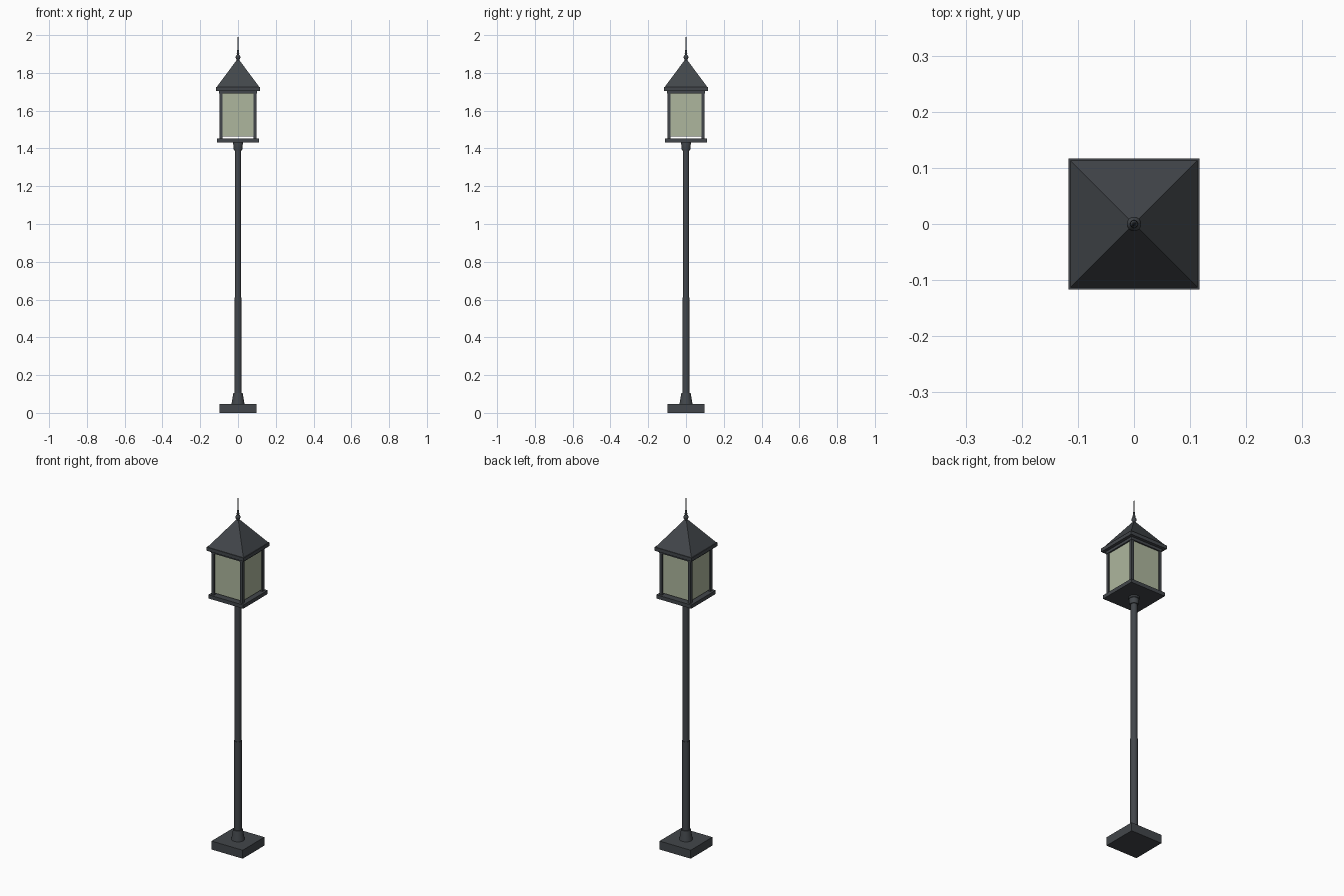
import bpy, bmesh, math

if "Cube" in bpy.data.objects:
    bpy.data.objects.remove(bpy.data.objects["Cube"])

def material(name, color):
    m = bpy.data.materials.new(name)
    m.diffuse_color = color
    m.use_nodes = True
    m.node_tree.nodes["Principled BSDF"].inputs["Base Color"].default_value = m.diffuse_color
    return m

metal = material("dark grey metal", (0.055, 0.062, 0.07, 1))
glass = material("pale green glass", (0.42, 0.47, 0.34, 0.8))

def finish(name, bm, mat, smooth=False):
    bmesh.ops.recalc_face_normals(bm, faces=bm.faces[:])
    me = bpy.data.meshes.new(name)
    bm.to_mesh(me)
    bm.free()
    me.materials.append(mat)
    ob = bpy.data.objects.new(name, me)
    bpy.context.collection.objects.link(ob)
    if smooth:
        bpy.ops.object.select_all(action='DESELECT')
        bpy.context.view_layer.objects.active = ob
        ob.select_set(True)
        bpy.ops.object.shade_smooth_by_angle(angle=math.radians(40))
    return ob

def box(name, x, y, z0, z1, hx, hy, mat=metal):
    bm = bmesh.new()
    bmesh.ops.create_cube(bm, size=1)
    for v in bm.verts:
        v.co = (x + v.co.x * 2 * hx, y + v.co.y * 2 * hy, z0 + (v.co.z + 0.5) * (z1 - z0))
    return finish(name, bm, mat)

def lathe(name, profile, n=16):
    # profile of (radius, height), capped at both ends
    bm = bmesh.new()
    rings = [[bm.verts.new((r * math.cos(2 * math.pi * (i + 0.5) / n),
                            r * math.sin(2 * math.pi * (i + 0.5) / n), z))
              for i in range(n)] for r, z in profile]
    for a, b in zip(rings, rings[1:]):
        for i in range(n):
            j = (i + 1) % n
            bm.faces.new((a[i], a[j], b[j], b[i]))
    bm.faces.new(rings[0])
    bm.faces.new(rings[-1])
    return finish(name, bm, metal, True)

# foot and pole
box("foot_block", 0, 0, 0, 0.048, 0.098, 0.098)
lathe("foot_collar", [(0.035, 0.048), (0.025, 0.105)])
lathe("lower_pole", [(0.02, 0.10), (0.02, 0.61)])
lathe("upper_pole", [(0.017, 0.60), (0.017, 1.40)])
lathe("lantern_collar", [(0.022, 1.39), (0.025, 1.405), (0.025, 1.42), (0.028, 1.422), (0.028, 1.435)])

# lantern body
box("lantern_floor", 0, 0, 1.432, 1.453, 0.11, 0.11)
for sx in (-1, 1):
    for sy in (-1, 1):
        box("corner_post", sx * 0.09, sy * 0.09, 1.45, 1.692, 0.008, 0.008)
for s in (-1, 1):
    box("glass_pane", 0, s * 0.09, 1.463, 1.69, 0.083, 0.002, glass)
    box("glass_pane", s * 0.09, 0, 1.463, 1.69, 0.002, 0.083, glass)
box("top_frame", 0, 0, 1.69, 1.706, 0.1, 0.1)

# roof
box("roof_eave", 0, 0, 1.705, 1.725, 0.117, 0.117)
bm = bmesh.new()
base = [bm.verts.new((x * 0.113, y * 0.113, 1.725)) for x, y in ((-1, -1), (1, -1), (1, 1), (-1, 1))]
top = [bm.verts.new((x * 0.003, y * 0.003, 1.873)) for x, y in ((-1, -1), (1, -1), (1, 1), (-1, 1))]
for i in range(4):
    j = (i + 1) % 4
    bm.faces.new((base[i], base[j], top[j], top[i]))
bm.faces.new(base)
bm.faces.new(top)
finish("roof", bm, metal)

# finial
lathe("finial", [(0.008, 1.862), (0.008, 1.872), (0.012, 1.877), (0.013, 1.884), (0.011, 1.891),
                 (0.006, 1.897), (0.007, 1.902), (0.005, 1.918), (0.004, 1.922), (0.001, 2.0)], 12)
